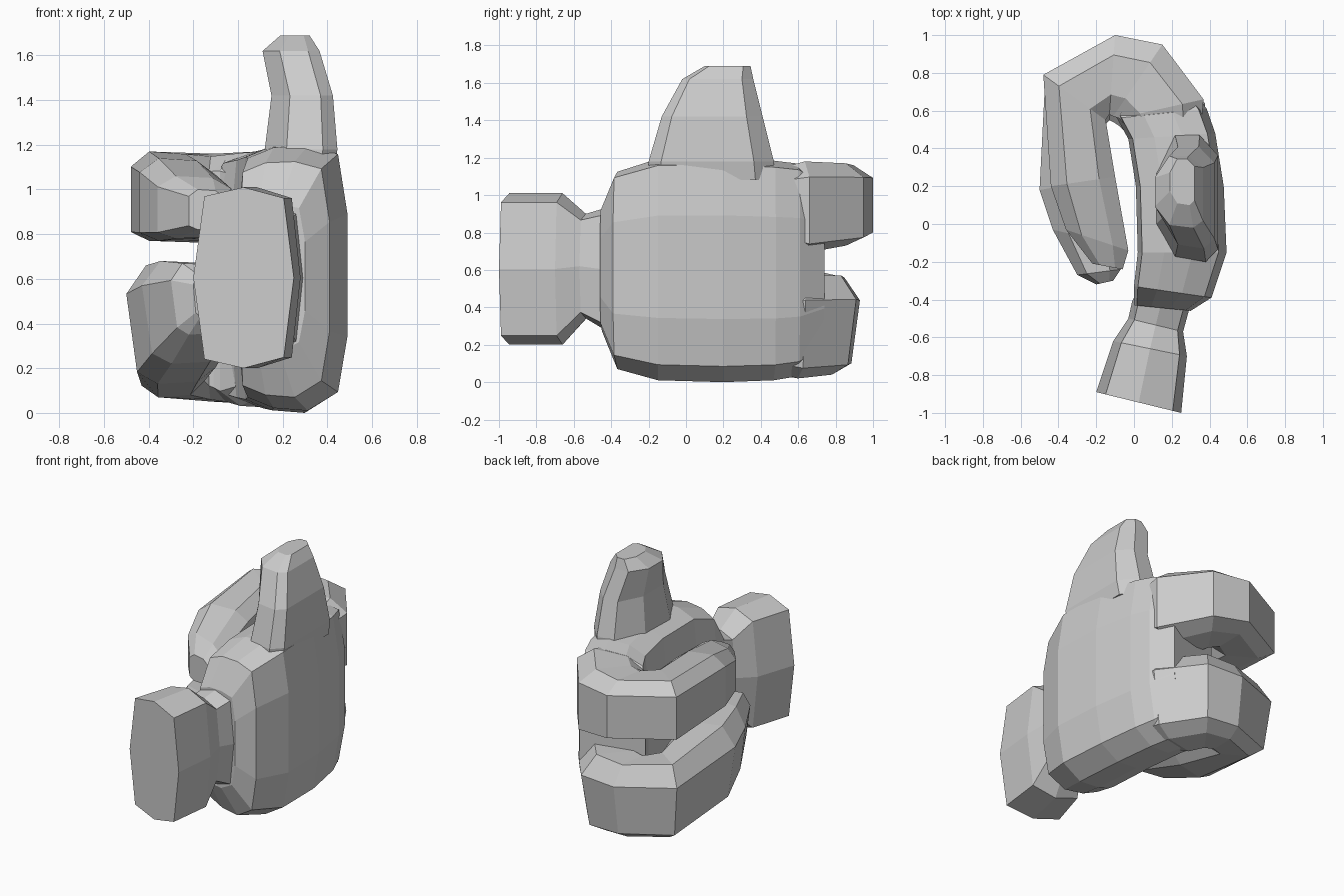
import bpy, bmesh

# cross-section profiles in 0..1: across the part, then along its height
CUFF = [(0, .5), (.11, .95), (.5, 1), (.9, .94), (1, .5), (.9, .06), (.5, 0), (.11, .05)]
PALM = [(1, .28), (1, .74), (.91, .965), (.62, .995), (.3, .99), (.05, .95),
        (0, .74), (0, .28), (.05, .05), (.3, .01), (.62, 0), (.91, .07)]
FINGER = [(1, .1), (1, .83), (.75, 1), (.25, .97), (0, .8), (0, .2), (.25, .03), (.75, 0)]
LOWER = [(.88, .1), (1, .76), (.78, 1), (.25, .98), (0, .8), (0, .14), (.2, .02), (.65, 0)]
THUMB = [(0, .3), (0, .7), (.3, 1), (.7, 1), (1, .84), (1, .1), (.8, 0), (.3, .04)]


def loft(name, rings):
    bm = bmesh.new()
    loops = [[bm.verts.new(p) for p in ring] for ring in rings]
    n = len(loops[0])
    for a, b in zip(loops, loops[1:]):
        for i in range(n):
            bm.faces.new((a[i], a[(i + 1) % n], b[(i + 1) % n], b[i]))
    bm.faces.new(loops[0])
    bm.faces.new(loops[-1])
    bmesh.ops.recalc_face_normals(bm, faces=bm.faces)
    mesh = bpy.data.meshes.new(name)
    bm.to_mesh(mesh)
    bm.free()
    obj = bpy.data.objects.new(name, mesh)
    bpy.context.collection.objects.link(obj)
    return obj


def upright(profile, sections):
    """Sections: inner x, y, outer x, y, bottom z, top z."""
    return [[(ax + (bx - ax) * s, ay + (by - ay) * s, z0 + (z1 - z0) * t)
             for s, t in profile] for ax, ay, bx, by, z0, z1 in sections]


# palm
hand = loft("hand", upright(PALM, [
    (.0, -.43, .30, -.46, .27, .94),
    (.0, -.33, .41, -.39, .07, 1.13),
    (.02, -.15, .49, -.15, .01, 1.2),
    (.01, .2, .475, .2, .0, 1.205),
    (-.03, .45, .43, .48, .01, 1.19),
    (-.09, .56, .385, .61, .03, 1.175),
    (-.12, .61, .29, .74, .12, 1.1)]))

# cuff and wrist
cuff = loft("cuff_and_wrist", upright(CUFF, [
    (-.2, -.89, .25, -1.0, .2, 1.01),
    (-.11, -.62, .28, -.70, .2, 1.01),
    (-.03, -.5, .26, -.57, .34, .9),
    (-.01, -.41, .29, -.46, .28, .93),
    (.04, -.3, .30, -.3, .28, .94)]))

# two thick curled fingers
upper = loft("upper_finger", upright(FINGER, [
    (.02, .45, .35, .45, .76, 1.13),
    (-.08, .56, .368, .66, .69, 1.18),
    (-.11, .57, .15, .95, .73, 1.17),
    (-.13, .58, -.1, 1.0, .76, 1.16),
    (-.15, .55, -.48, .79, .77, 1.17),
    (-.10, .25, -.44, .2, .77, 1.14),
    (-.03, -.14, -.36, -.03, .78, 1.06),
    (-.06, -.24, -.22, -.21, .82, 1.0)]))
lower = loft("lower_finger", upright(LOWER, [
    (.02, .42, .37, .45, .06, .54),
    (-.08, .52, .375, .64, .02, .57),
    (-.11, .54, .16, .91, .04, .57),
    (-.13, .55, -.1, .93, .05, .56),
    (-.15, .53, -.47, .77, .07, .59),
    (-.10, .25, -.50, .18, .13, .66),
    (-.05, -.12, -.43, -.03, .22, .68),
    (-.07, -.24, -.30, -.27, .35, .67),
    (-.11, -.3, -.2, -.32, .43, .62)]))

# thumb, leaning inward at the tip: x range, y range, z
thumb = loft("thumb", [[(x0 + (x1 - x0) * s, y0 + (y1 - y0) * t, z)
                        for s, t in THUMB] for x0, x1, y0, y1, z in [
    (.12, .43, -.2, .48, 1.08),
    (.12, .445, -.2, .47, 1.18),
    (.15, .425, -.13, .41, 1.42),
    (.11, .365, -.02, .36, 1.62),
    (.19, .32, .1, .345, 1.69)]])

# merge the parts into one continuous hand
bpy.context.view_layer.objects.active = hand
for part in (cuff, upper, lower, thumb):
    mod = hand.modifiers.new("join_" + part.name, 'BOOLEAN')
    mod.operation = 'UNION'
    mod.solver = 'EXACT'
    mod.object = part
    bpy.ops.object.modifier_apply(modifier=mod.name)
    bpy.data.objects.remove(part)
